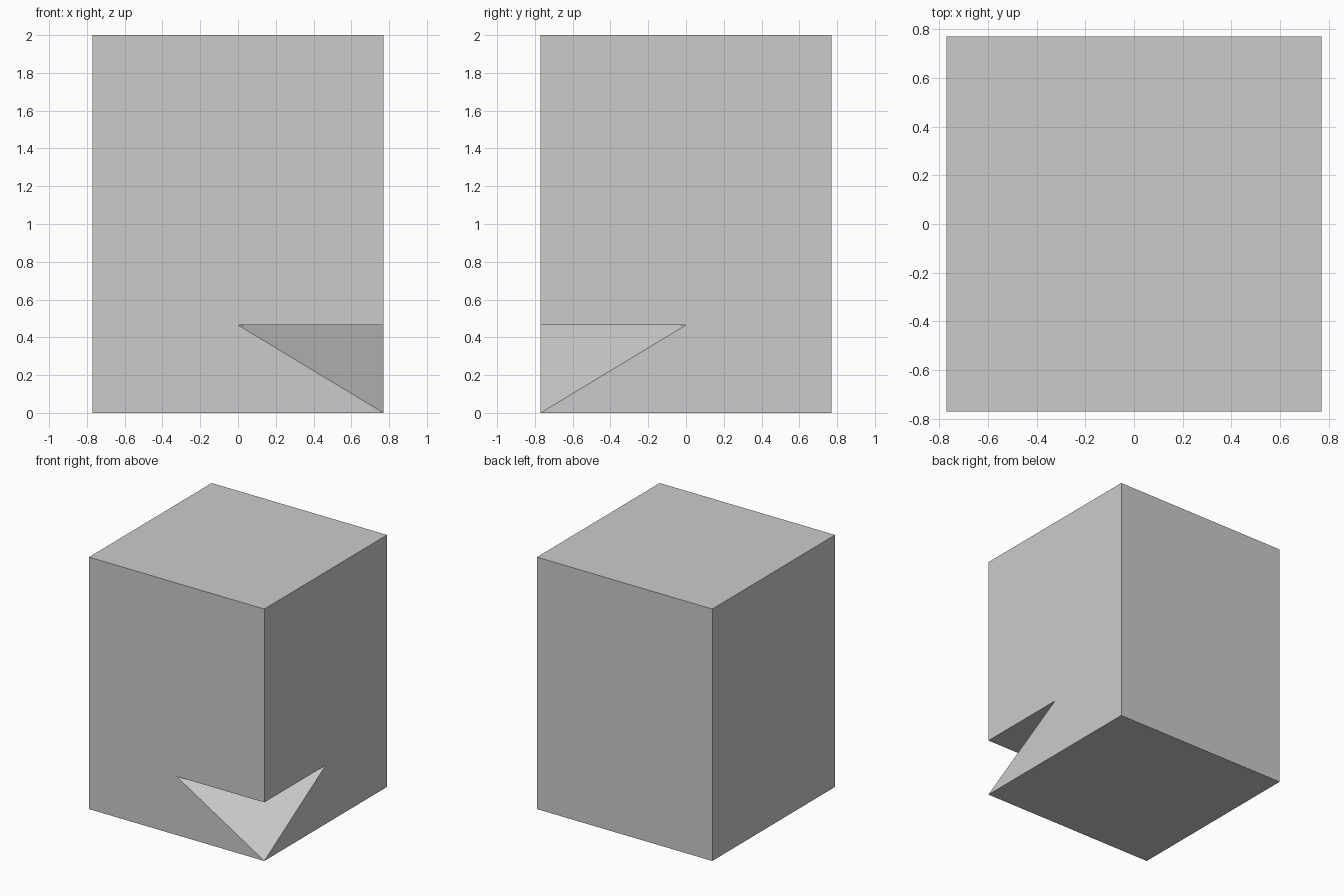
import bpy
import bmesh

default = bpy.data.objects.get("Cube")
if default:
    bpy.data.objects.remove(default, do_unlink=True)

HALF, HEIGHT, NOTCH = 0.77, 2.0, 0.465

bm = bmesh.new()

# Plain block standing on the ground
bmesh.ops.create_cube(bm, size=1)
for v in bm.verts:
    v.co.x *= 2 * HALF
    v.co.y *= 2 * HALF
    v.co.z = (v.co.z + 0.5) * HEIGHT

# Notch in the front left bottom corner: level roof over a sloping floor
tip = next(v for v in bm.verts if v.co.x > 0 > v.co.y and v.co.z < 0.5)
upright = next(e for e in tip.link_edges if abs(e.other_vert(tip).co.z - tip.co.z) > 1)
top = upright.other_vert(tip)
walls = list(upright.link_faces)
inner = bm.verts.new((HALF, -HALF, NOTCH))

# Each of the two walls gets the same triangular bite, ending at its middle
ends = []
for wall in walls:
    centre = wall.calc_center_median()
    end = bm.verts.new((centre.x, centre.y, NOTCH))
    ends.append(end)
    loop = list(wall.verts)
    i = loop.index(tip)
    if loop[(i + 1) % len(loop)] is top:
        loop[i + 1:i + 1] = [end, inner]
    else:
        loop[i:i] = [inner, end]
    bm.faces.new(loop)

bmesh.ops.delete(bm, geom=walls, context='FACES_ONLY')
if upright.is_valid:
    bm.edges.remove(upright)
bm.faces.new((inner, ends[0], ends[1]))
bm.faces.new((tip, ends[1], ends[0]))
bmesh.ops.recalc_face_normals(bm, faces=bm.faces[:])

mesh = bpy.data.meshes.new("notched_block")
bm.to_mesh(mesh)
bm.free()
block = bpy.data.objects.new("notched_block", mesh)
bpy.context.collection.objects.link(block)
